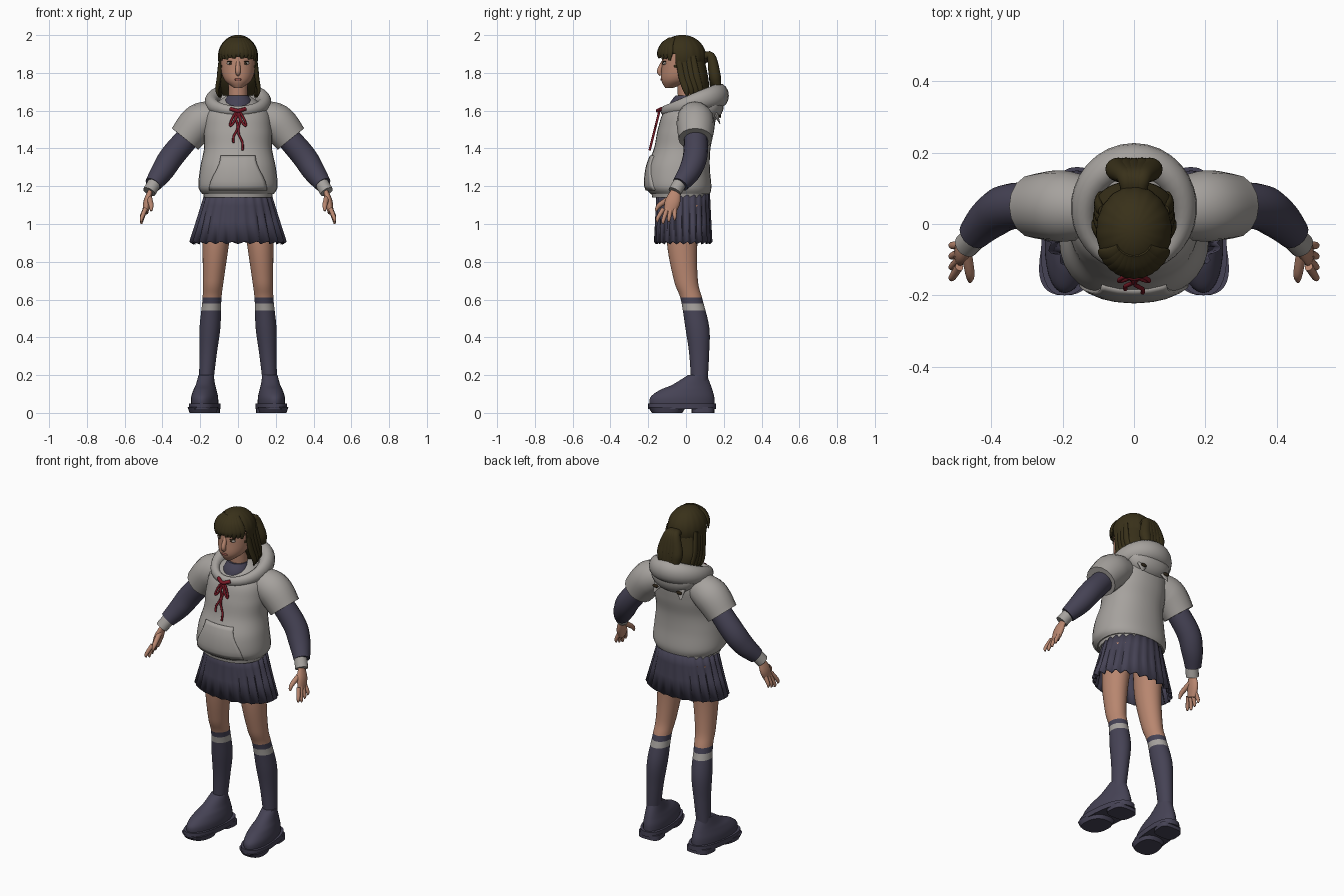
import bpy, bmesh, math
from mathutils import Vector, Matrix
from math import sin, cos, pi, tau

if "Cube" in bpy.data.objects:
    bpy.data.objects.remove(bpy.data.objects["Cube"])

ACROSS, DEPTHWISE, UPWARD = Vector((1, 0, 0)), Vector((0, 1, 0)), Vector((0, 0, 1))


def material(name, *rgb):
    mat = bpy.data.materials.new(name)
    mat.use_nodes = True
    mat.diffuse_color = (*rgb, 1)
    shader = next(node for node in mat.node_tree.nodes if node.type == 'BSDF_PRINCIPLED')
    shader.inputs["Base Color"].default_value = (*rgb, 1)
    shader.inputs["Roughness"].default_value = .8
    return mat


GREY = material("hoodie grey", .38, .36, .34)
NAVY = material("navy cloth", .06, .055, .09)
SKIN = material("skin", .48, .24, .16)
HAIR = material("dark brown hair", .04, .03, .01)
RED = material("red cord", .2, .01, .02)
WHITE = material("eye white", .5, .45, .4)
DARK = material("dark brown", .03, .02, .01)
LIPS = material("lips", .33, .1, .08)


def finish(name, bm, *materials, rule=None, mirror=False):
    """Turn a bmesh into an object, with colours by rule and optional mirroring."""
    bmesh.ops.recalc_face_normals(bm, faces=bm.faces)
    for face in bm.faces:
        face.smooth = True
        if rule:
            face.material_index = rule(face.calc_center_median())
    for edge in bm.edges:
        edge.smooth = edge.calc_face_angle(0) < .8
    mesh = bpy.data.meshes.new(name)
    bm.to_mesh(mesh)
    bm.free()
    for mat in materials:
        mesh.materials.append(mat)
    ob = bpy.data.objects.new(name, mesh)
    bpy.context.scene.collection.objects.link(ob)
    if mirror:
        ob.modifiers.new("mirror", 'MIRROR').use_mirror_merge = False
    return ob


def skin(name, rings, *materials, closed=False, cap=True, **options):
    """Bridge a row of vertex rings."""
    bm = bmesh.new()
    rows = [[bm.verts.new(point) for point in ring] for ring in rings]
    for low, high in zip(rows, rows[1:] + rows[:1] if closed else rows[1:]):
        for k in range(len(low)):
            bm.faces.new((low[k - 1], low[k], high[k], high[k - 1]))
    if cap and not closed:
        bm.faces.new(rows[0])
        bm.faces.new(rows[-1])
    return finish(name, bm, *materials, **options)


def spline(keys, steps):
    """Run a smooth curve through tuples of any length."""
    result, last = [], len(keys) - 1
    for i in range(last):
        near = [keys[min(max(i + j, 0), last)] for j in (-1, 0, 1, 2)]
        for step in range(steps):
            t = step / steps
            result.append([b + t / 2 * (c - a + t * (2 * a - 5 * b + 4 * c - d + t * (3 * (b - c) + d - a)))
                           for a, b, c, d in zip(*near)])
    return result + [keys[-1]]


def circle(count):
    return [tau * k / count for k in range(count)]


def loft(name, keys, *materials, x=0, lean=0, deep=1, power=1, steps=6, **options):
    """Stack level rounded outlines through keys of height, y, half width and half depth."""
    def squarish(value):
        return math.copysign(abs(value) ** power, value)
    rings = [[(x + lean * key[0] + key[2] * squarish(cos(a)), key[1] + key[-1] * deep * squarish(sin(a)), key[0])
              for a in circle(32)] for key in spline(keys, steps)]
    return skin(name, rings, *materials, **options)


def tube(name, keys, *materials, ref=DEPTHWISE, flat=1, steps=6, closed=False, **options):
    """Sweep an ellipse through keys of x, y, z and radius."""
    path = spline(keys, steps)
    points, rings = [Vector(key[:3]) for key in path], []
    for i, point in enumerate(points):
        before = points[i - 1] if closed or i else point
        after = points[(i + 1) % len(points)] if closed or point != points[-1] else point
        along = (after - before).normalized()
        u = (ref - along * ref.dot(along)).normalized()
        v = along.cross(u) * flat
        rings.append([point + (u * cos(a) + v * sin(a)) * path[i][3] for a in circle(16)])
    return skin(name, rings, *materials, closed=closed, **options)


def blob(name, location, size, mat, mirror=False):
    bm = bmesh.new()
    bmesh.ops.create_uvsphere(bm, u_segments=24, v_segments=12, radius=1)
    bm.transform(Matrix.Translation(location) @ Matrix.Diagonal((*size, 1)))
    return finish(name, bm, mat, mirror=mirror)


# Legs with banded knee socks
def sock(centre):
    if centre.z > .61:
        return 0
    return 2 if .535 < centre.z < .575 else 1


loft("legs", [(1.1, 0, .08), (.9, -.02, .07), (.7, 0, .055), (.6, .03, .05), (.45, .06, .055), (.3, .07, .045),
              (.1, .07, .035)], SKIN, NAVY, GREY, x=.18, lean=-.07, deep=1.15, steps=12, rule=sock, mirror=True)

# Loafers with sole, front tread and heel, toes turned out
shoe = dict(x=.175, mirror=True)
shoes = [
    loft("shoe_uppers", [(.03, -.02, .07, .17), (.08, -.02, .07, .17), (.12, 0, .06, .14), (.15, .03, .05, .1),
                         (.2, .06, .04, .05)], NAVY, **shoe),
    loft("shoe_soles", [(.02, -.02, .08, .18), (.05, -.02, .08, .18)], NAVY, power=.8, **shoe),
    loft("shoe_treads", [(0, -.1, .07, .08), (.03, -.1, .08, .1)], NAVY, power=.8, **shoe),
    loft("shoe_heels", [(0, .09, .07, .06), (.03, .09, .07, .06)], NAVY, power=.6, **shoe)]
for part in shoes:
    for vert in part.data.vertices:
        vert.co.x -= vert.co.y / 10

# Pleated skirt, folds deepening to the hem
rows = []
for t in (0, .3, .6, 1):
    row = []
    for k, angle in enumerate(circle(96)):
        fold = (.02 + .06 * t) * ((0, .5, 1, .9)[k % 4] - .5)
        row.append(((.17 + .08 * t) * (1 + fold) * cos(angle), (.14 + .01 * t) * (1 + fold) * sin(angle) - .015,
                    1.18 - .28 * t + fold / 6))
    rows.append(row)
skirt = skin("pleated_skirt", rows, NAVY, cap=False)
skirt.modifiers.new("cloth", 'SOLIDIFY').thickness = .006

# Hoodie body, hem and short sleeves
body = loft("hoodie_body", [(1.16, -.03, .19), (1.2, -.04, .21), (1.3, -.04, .2), (1.4, -.02, .18), (1.5, 0, .18),
                            (1.6, .02, .16), (1.68, .04, .06)], GREY, deep=.83, power=.9)
loft("hoodie_hem", [(1.14, -.03, .18), (1.2, -.03, .19)], GREY, deep=.83, power=.9)
tube("hoodie_sleeves", [(.1, .04, 1.57, .08), (.2, .05, 1.54, .1), (.28, .05, 1.45, .09)], GREY, mirror=True)

# Front pocket wrapped onto the body, with curved side openings
bm = bmesh.new()
columns, levels = range(-8, 9), range(9)
grid = [[bm.verts.new(((.12 + .03 * cos(pi * k / 8)) * c / 8, -.4, 1.18 + .18 * k / 8)) for c in columns]
        for k in levels]
for low, high in zip(grid, grid[1:]):
    for c in range(len(low) - 1):
        bm.faces.new((low[c], low[c + 1], high[c + 1], high[c]))
pocket = finish("front_pocket", bm, GREY)
wrap = pocket.modifiers.new("wrap", 'SHRINKWRAP')
wrap.target, wrap.wrap_method, wrap.use_project_y = body, 'PROJECT', True
cloth = pocket.modifiers.new("cloth", 'SOLIDIFY')
cloth.thickness, cloth.offset = .015, 0

# Inner sleeves, cuffs and hands
tube("inner_sleeves", [(.2, .05, 1.53, .06), (.34, .05, 1.37, .065), (.4, .02, 1.28, .06), (.45, -.03, 1.21, .045)],
     NAVY, mirror=True)
tube("cuffs", [(.44, -.03, 1.22, .036), (.47, -.06, 1.17, .036)], GREY, mirror=True)
tube("palms", [(.46, -.05, 1.19, .02), (.48, -.07, 1.12, .04), (.49, -.09, 1.06, .03)], SKIN, flat=.5, mirror=True)
for i, finger in enumerate(("index", "middle", "ring", "little")):
    base, tip = .02 * i - .12, .03 * i - .15
    low = 1 + .01 * abs(i - 1)
    tube(finger + "_fingers", [(.49, base, 1.08, .012), (.51, tip, low + .02, .01), (.51, tip, low, .004)],
         SKIN, mirror=True)
tube("thumbs", [(.47, -.08, 1.14, .015), (.46, -.14, 1.1, .013), (.46, -.16, 1.07, .006)], SKIN, ref=ACROSS, mirror=True)

# Hood: rolled collar rising to the back, hanging bag and two little ears
collar = [(.14 * sin(a), .03 - .145 * cos(a), 1.64 - .04 * cos(a), .045 - .02 * cos(a)) for a in circle(32)]
tube("hood_collar", collar, GREY, ref=UPWARD, flat=.8, steps=1, closed=True)
blob("hood_bag", (0, .12, 1.63), (.14, .08, .09), GREY)
tube("hood_ears", [(.07, .15, 1.6, .04), (.09, .18, 1.53, .005)], GREY, ref=ACROSS, flat=.4, mirror=True)
blob("hood_ear_marks", (.08, .18, 1.57), (.02, .006, .01), DARK, mirror=True)

# Shirt collar and neck
loft("shirt_collar", [(1.57, -.01, .09), (1.64, -.01, .075), (1.68, 0, .055)], NAVY)
loft("neck", [(1.62, .01, .05), (1.8, 0, .05)], SKIN)


# Red drawstring with bow loops and hanging ends
def cord(name, points):
    tube(name, [(x, -.14 - (1.6 - z) / 4, z, .006) for x, z in points], RED, steps=2)


for side, label, length in ((1, "left", .21), (-1, "right", .17)):
    cord(label + "_cord", [(side * (.02 * t + .01 * sin(9 * t)), 1.6 - length * t) for t in (0, .2, .4, .6, .8, 1)])
    cord(label + "_bow_loop", [(side * (.02 * (1 - cos(a)) + .01 * sin(a)), 1.56 + .04 * cos(a)) for a in circle(12)])
tube("cord_bar", [(-.04, -.13, 1.61, .01), (0, -.15, 1.6, .01), (.04, -.13, 1.61, .01)], RED)

# Head and face
loft("head", [(1.72, -.09, .02, .02), (1.76, -.05, .07, .08), (1.82, -.03, .09, .1), (1.92, -.02, .09, .1),
              (1.98, -.02, .05, .05)], SKIN)
tube("nose", [(0, -.12, 1.86, .01), (0, -.14, 1.81, .014), (0, -.13, 1.79, .01)], SKIN, ref=ACROSS)
blob("eyes", (.04, -.11, 1.85), (.02, .013, .008), WHITE, mirror=True)
blob("irises", (.04, -.12, 1.85), (.007, .006, .007), DARK, mirror=True)
blob("eyelids", (.04, -.11, 1.86), (.02, .015, .003), DARK, mirror=True)
blob("mouth", (0, -.13, 1.765), (.02, .006, .006), LIPS)
blob("ears", (.09, -.02, 1.83), (.01, .02, .03), SKIN, mirror=True)

# Hair cap trimmed around the face
CROWN, HEAD_SIZE = Vector((0, -.02, 1.885)), Vector((.106, .126, .116))


def on_head(azimuth, height):
    direction = Vector((sin(azimuth) * cos(height), -cos(azimuth) * cos(height), sin(height)))
    return CROWN + direction * HEAD_SIZE


bm = bmesh.new()
bmesh.ops.create_uvsphere(bm, u_segments=64, v_segments=24, radius=1)
for vert in bm.verts:
    ripple = .01 * sin(18 * math.atan2(vert.co.y, vert.co.x)) * (1 - vert.co.z ** 2)
    vert.co = CROWN + vert.co * HEAD_SIZE * (1 + ripple)
centres = [(face, face.calc_center_median()) for face in bm.faces]
bare = [face for face, centre in centres if centre.z < (1.9 if centre.y < -.06 else 1.79)]
bmesh.ops.delete(bm, geom=bare, context='FACES')
finish("hair_cap", bm, HAIR).modifiers.new("thick", 'SOLIDIFY').thickness = .006

# Fringe, side locks and hair at the nape
for i in range(-5, 6):
    azimuth = i / 5
    tip = -.04 * (i % 2) - abs(azimuth) / 8
    tube(f"fringe_{i + 6}", [(*on_head(azimuth * spread, height), radius) for spread, height, radius in (
        (.8, 1, .012), (.9, .6, .02), (1, .2, .02), (1, tip, .007))],
        HAIR, ref=Vector((cos(azimuth), sin(azimuth), 0)), flat=.5)
for i in range(4):
    y, tuck = i / 40 - .04, i / 200
    tube(f"side_locks_{i + 1}", [(.09, y, 1.89, .016), (.1, y + .02, 1.78, .02), (.11 - tuck, y + .04, 1.71, .016),
                                 (.1 - tuck, y + .05, 1.67, .004)], HAIR, flat=.6, mirror=True)
loft("nape_hair", [(1.86, .02, .09, .08), (1.76, .05, .11, .07), (1.68, .08, .08, .04)], HAIR)

# Ponytail of overlapping strands
blob("hair_tie", (0, .1, 1.88), (.03, .02, .03), DARK)
for i in range(-2, 3):
    x, tip = i / 45, 1.64 + abs(i) / 40
    tube(f"ponytail_{i + 3}", [(x / 3, .08, 1.88, .02), (x / 2, .13, 1.89, .025), (x, .15, 1.8, .034),
                               (x, .16, tip + .06, .03), (x, .18, tip, .006)], HAIR, ref=ACROSS, flat=.9)
